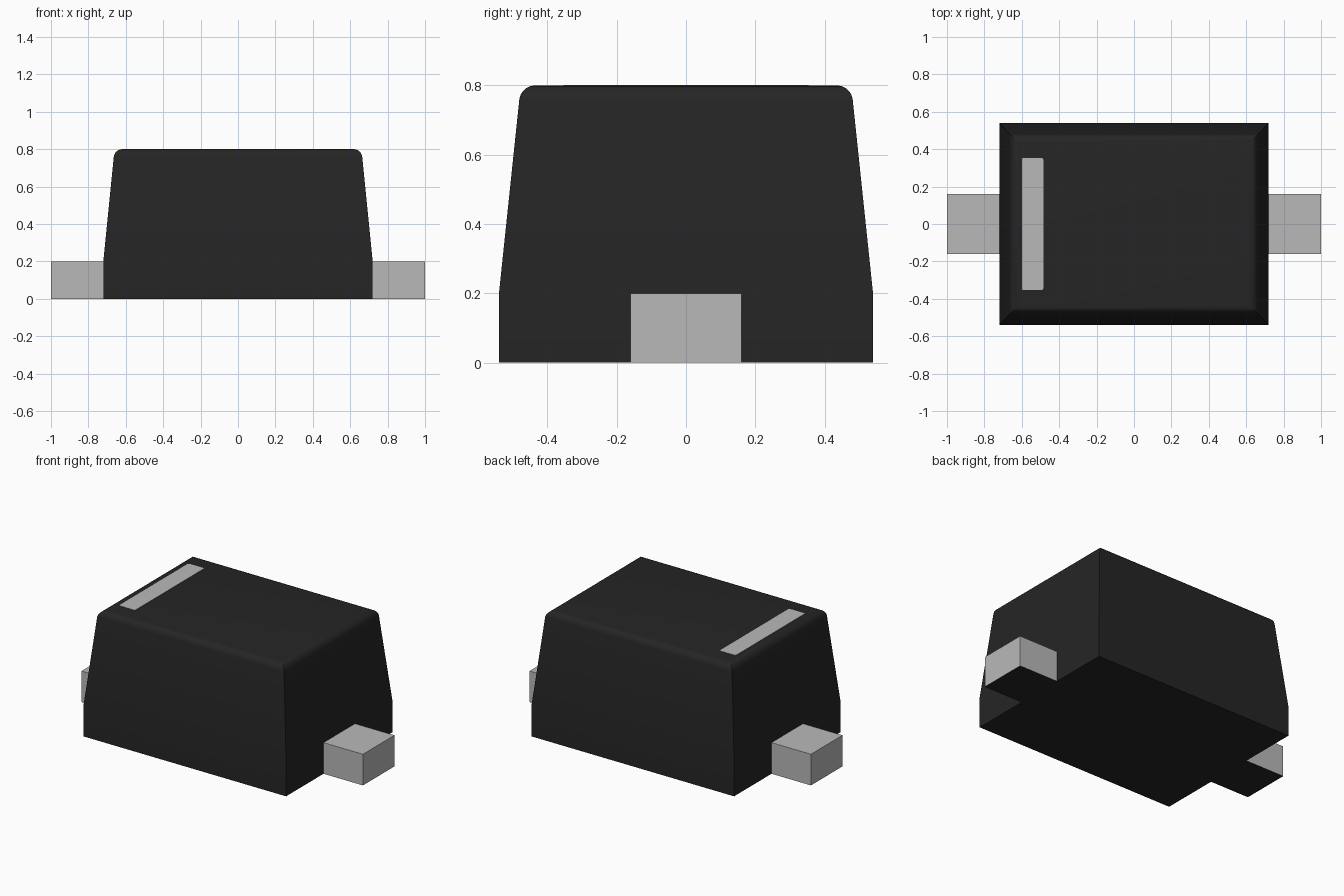
import bpy
import bmesh
import math

cube = bpy.data.objects.get("Cube")
if cube:
    bpy.data.objects.remove(cube, do_unlink=True)


def material(name, value):
    mat = bpy.data.materials.new(name)
    mat.use_nodes = True
    colour = (value, value, value, 1.0)
    mat.diffuse_color = colour
    mat.node_tree.nodes["Principled BSDF"].inputs["Base Color"].default_value = colour
    return mat


BLACK = material("black_plastic", 0.0185)
GREY = material("light_grey_metal", 0.485)


def add_object(name, bm, materials):
    bmesh.ops.recalc_face_normals(bm, faces=bm.faces[:])
    mesh = bpy.data.meshes.new(name)
    bm.to_mesh(mesh)
    bm.free()
    for mat in materials:
        mesh.materials.append(mat)
    obj = bpy.data.objects.new(name, mesh)
    bpy.context.collection.objects.link(obj)
    return obj


def box(x0, x1, y0, y1, z0, z1):
    bm = bmesh.new()
    bmesh.ops.create_cube(bm, size=1)
    for v in bm.verts:
        v.co.x = x1 if v.co.x > 0 else x0
        v.co.y = y1 if v.co.y > 0 else y0
        v.co.z = z1 if v.co.z > 0 else z0
    return bm


# Body: straight base, tapered upper part, rounded top rim
bm = bmesh.new()
rings = []
for hx, hy, z in [(0.72, 0.54, 0), (0.72, 0.54, 0.2), (0.66, 0.477, 0.8)]:
    rings.append([bm.verts.new((sx * hx, sy * hy, z))
                  for sx, sy in ((-1, -1), (1, -1), (1, 1), (-1, 1))])
for low, high in zip(rings, rings[1:]):
    for i in range(4):
        j = (i + 1) % 4
        bm.faces.new((low[i], low[j], high[j], high[i]))
bm.faces.new(rings[0][::-1])
bm.faces.new(rings[-1])
rim = [e for e in bm.edges if all(v.co.z > 0.79 for v in e.verts)]
bmesh.ops.bevel(bm, geom=rim, offset=0.04, segments=5, profile=0.5, affect='EDGES')
body = add_object("body", bm, [BLACK])
bpy.ops.object.select_all(action='DESELECT')
body.select_set(True)
bpy.context.view_layer.objects.active = body
bpy.ops.object.shade_smooth_by_angle(angle=math.radians(30))

# Leads: metal blocks at both ends with dark undersides
for name, x0, x1 in (("right_lead", -1.0, -0.72), ("left_lead", 0.72, 1.0)):
    lead = add_object(name, box(x0, x1, -0.16, 0.16, 0, 0.2), [GREY, BLACK])
    for face in lead.data.polygons:
        face.material_index = 1 if face.normal.z < -0.9 else 0

# Polarity stripe: thin plate with softened corners
bm = box(-0.60, -0.485, -0.353, 0.353, 0.796, 0.802)
corners = [e for e in bm.edges if abs(e.verts[0].co.z - e.verts[1].co.z) > 0.001]
bmesh.ops.bevel(bm, geom=corners, offset=0.01, segments=3, profile=0.5, affect='EDGES')
add_object("polarity_stripe", bm, [GREY])
